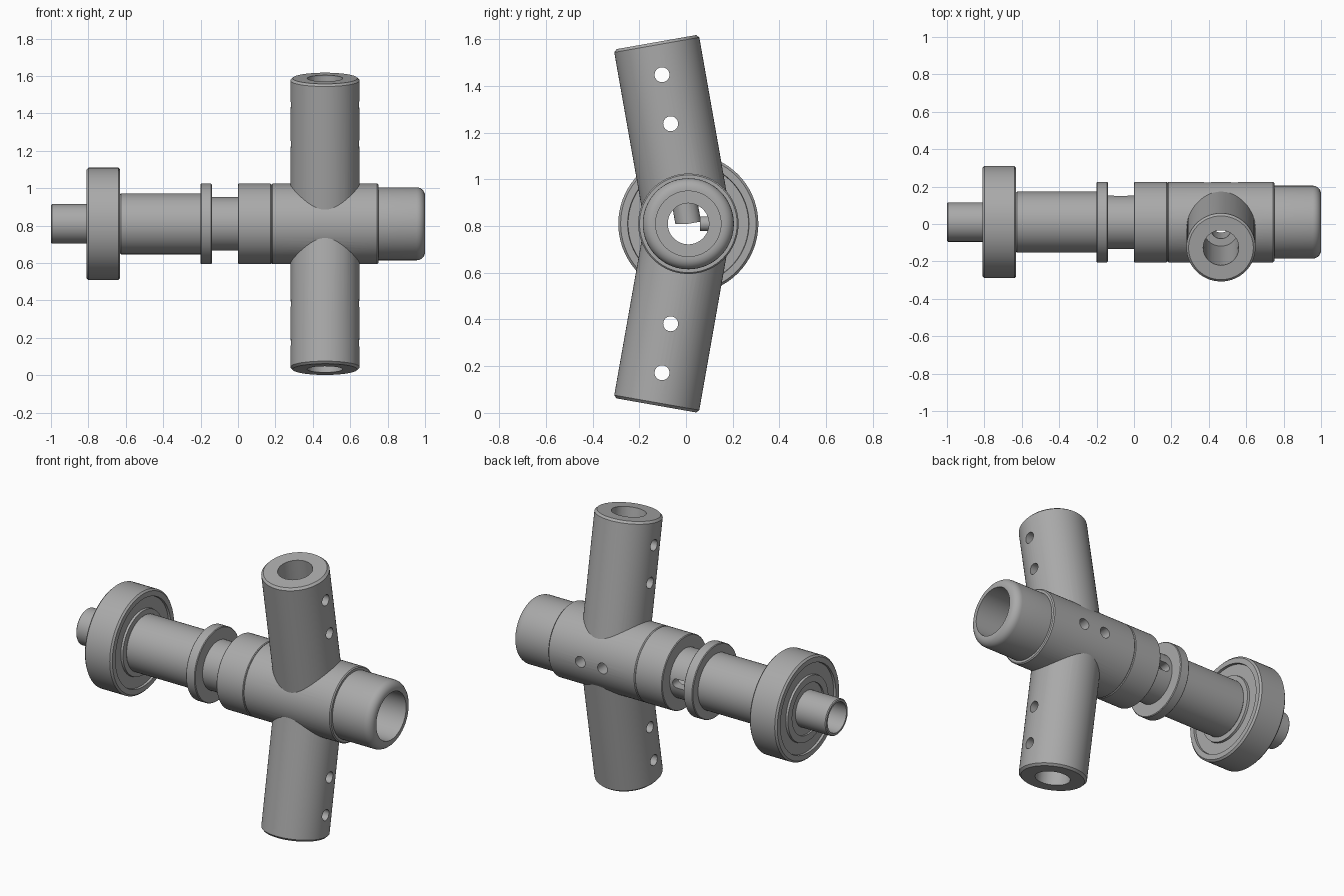
import bpy, bmesh, math
from mathutils import Matrix, Vector

cube = bpy.data.objects.get("Cube")
if cube:
    bpy.data.objects.remove(cube, do_unlink=True)

AXIS = Vector((0, 0.01, 0.81))      # centre line of the shaft
ARM_X = 0.465
TILT = math.radians(10)
BORE = 0.088

steel = bpy.data.materials.new("grey steel")
steel.use_nodes = True
steel.diffuse_color = (0.4, 0.4, 0.4, 1)
steel.node_tree.nodes["Principled BSDF"].inputs["Base Color"].default_value = (0.4, 0.4, 0.4, 1)


def lathe(name, profile, matrix=None, steps=72):
    """Revolve a closed (x, radius) profile about the local x axis."""
    bm = bmesh.new()
    verts = [bm.verts.new((x, 0, r)) for x, r in profile]
    edges = [bm.edges.new((a, b)) for a, b in zip(verts, verts[1:] + verts[:1])]
    bmesh.ops.spin(bm, geom=verts + edges, cent=(0, 0, 0), axis=(1, 0, 0),
                   angle=math.tau, steps=steps, use_merge=False)
    bmesh.ops.remove_doubles(bm, verts=bm.verts[:], dist=1e-5)
    bmesh.ops.dissolve_degenerate(bm, edges=bm.edges[:], dist=1e-6)
    bmesh.ops.recalc_face_normals(bm, faces=bm.faces[:])
    mesh = bpy.data.meshes.new(name)
    bm.to_mesh(mesh)
    bm.free()
    mesh.transform(matrix or Matrix.Translation(AXIS))
    mesh.materials.append(steel)
    obj = bpy.data.objects.new(name, mesh)
    bpy.context.collection.objects.link(obj)
    return obj


def ring(x0, x1, outer, inner, c=0.006):
    """Profile of a ring with chamfered outer edges."""
    return [(x0, inner), (x0, outer - c), (x0 + c, outer),
            (x1 - c, outer), (x1, outer - c), (x1, inner)]


def rod(start, direction, length, radius, name="cutter", c=0.0, steps=32):
    """Solid round bar along a direction, with an optional end chamfer."""
    turn = Vector((1, 0, 0)).rotation_difference(Vector(direction)).to_matrix().to_4x4()
    end = [(length - c, radius), (length, radius - c)] if c else [(length, radius)]
    return lathe(name, [(0, 0), (0, radius)] + end + [(length, 0)],
                 Matrix.Translation(start) @ turn, steps)


def combine(target, tool, operation="DIFFERENCE"):
    """Apply a boolean and discard the helper."""
    tool.hide_render = True
    mod = target.modifiers.new("boolean", "BOOLEAN")
    mod.operation, mod.solver, mod.object = operation, "EXACT", tool
    bpy.context.view_layer.objects.active = target
    bpy.ops.object.modifier_apply(modifier=mod.name)
    bpy.data.objects.remove(tool, do_unlink=True)


# Stepped hollow shaft
shaft = lathe("shaft", [(-1, BORE), (-1, 0.1), (-0.995, 0.105), (-0.8, 0.105),
                        (-0.8, 0.15), (-0.63, 0.15), (-0.63, 0.158), (-0.625, 0.163),
                        (-0.2, 0.163), (-0.2, 0.143), (0.18, 0.143), (0.18, BORE)])

# Slot in the back of the neck: two round holes bridged by a block
for x in (-0.095, -0.045):
    combine(shaft, rod(AXIS + Vector((x, 0.03, 0)), (0, 1, 0), 0.2, 0.026))
bpy.ops.mesh.primitive_cube_add(size=1, location=AXIS + Vector((-0.07, 0.13, 0)))
bridge = bpy.context.object
bridge.scale = (0.05, 0.2, 0.052)
combine(shaft, bridge)

# Bearing with recessed shields on both faces
face = [(-0.81, 0.15), (-0.81, 0.19), (-0.797, 0.192), (-0.797, 0.258),
        (-0.81, 0.26), (-0.81, 0.29), (-0.8, 0.3)]
lathe("bearing", face + [(-1.44 - x, r) for x, r in reversed(face)])

# Collar and sleeve
lathe("collar", ring(-0.2, -0.14, 0.215, 0.14, 0.004))
lathe("sleeve", ring(0, 0.178, 0.215, 0.14, 0.004))

# Hub with two swept arms
hub = lathe("hub_with_arms", [(0.178, 0)] + ring(0.178, 0.75, 0.215, 0)[1:-1] + [(0.75, 0)])
centre = AXIS + Vector((ARM_X, 0, 0))
arms = [Vector((0, -math.sin(TILT), s * math.cos(TILT))) for s in (1, -1)]
for arm in arms:
    combine(hub, rod(centre, arm, 0.79, 0.185, "arm", 0.012, 64), "UNION")

# Central bore, widening toward the nose
combine(hub, lathe("cutter", [(0.1, 0), (0.1, BORE), (0.68, BORE), (0.68, 0.14),
                              (0.8, 0.14), (0.8, 0)]))

# Arm bores and the cross holes through each arm
for arm in arms:
    combine(hub, rod(centre + arm * 0.2, arm, 0.7, 0.095, steps=48))
    combine(hub, rod(centre, arm, 0.3, 0.055))
    for d in (0.435, 0.648):
        combine(hub, rod(centre + arm * d - Vector((0.3, 0, 0)), (1, 0, 0), 0.6, 0.032))

# Screw holes in the back of the hub
for dx in (-0.073, 0.073):
    combine(hub, rod(centre + Vector((dx, 0.05, 0)), (0, 1, 0), 0.3, 0.032))

# Rounded nose
fillet = [(0.955 + 0.045 * math.sin(a), 0.15 + 0.045 * math.cos(a))
          for a in (math.radians(15 * i) for i in range(7))]
lathe("nose", [(0.74, 0.14), (0.74, 0.195)] + fillet + [(1, 0.14)])

# Smooth shading with crisp edges
bpy.ops.object.select_all(action="DESELECT")
for obj in bpy.context.scene.objects:
    if obj.type == "MESH" and steel.name in obj.data.materials:
        obj.select_set(True)
        bpy.context.view_layer.objects.active = obj
bpy.ops.object.shade_smooth_by_angle(angle=math.radians(30))
